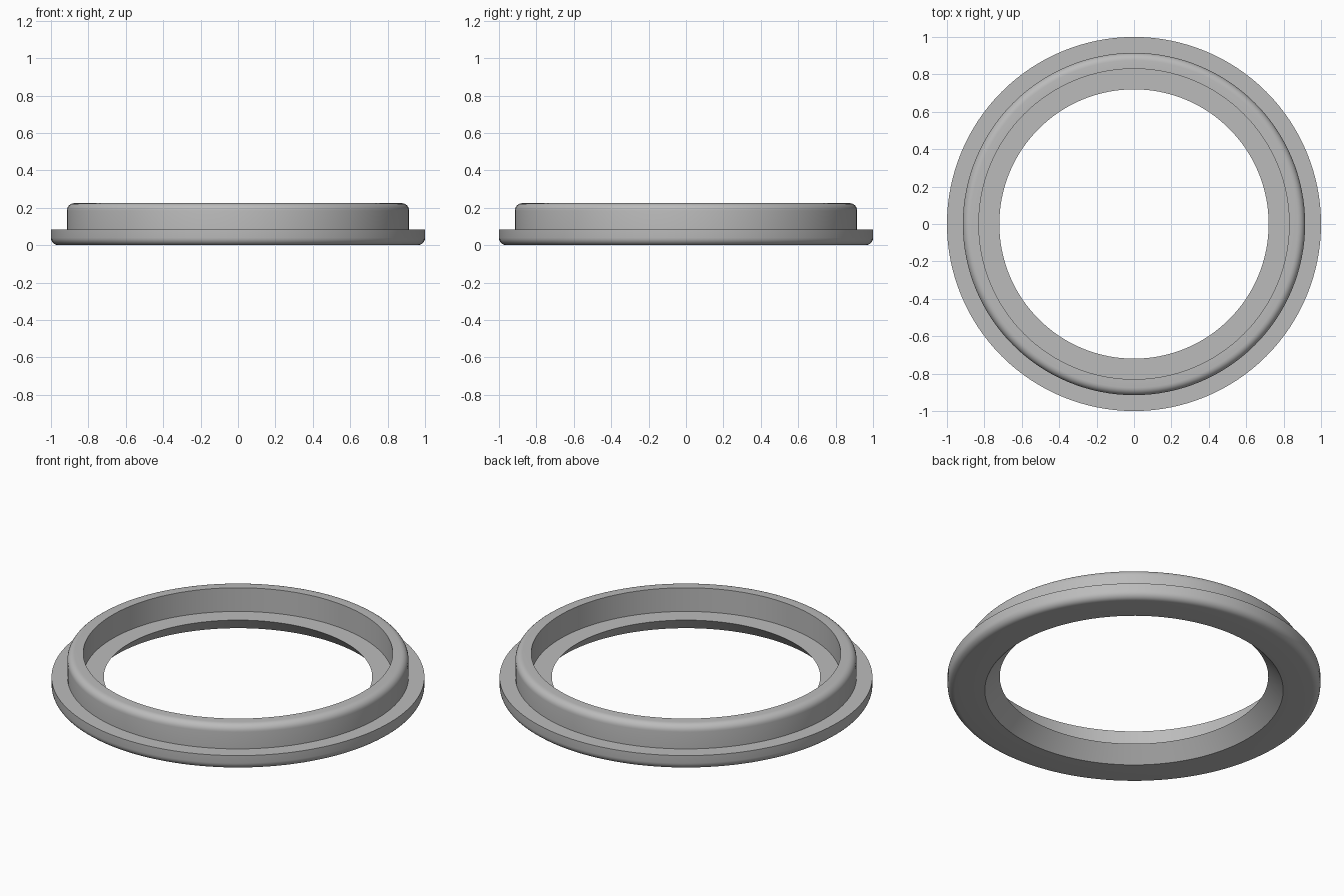
import bpy
import bmesh
from math import cos, sin, pi, radians
from mathutils import Vector

cube = bpy.data.objects.get("Cube")
if cube:
    bpy.data.objects.remove(cube)

SEGMENTS = 128
FILLET = 0.04
OUTER, COLLAR_OUT, COLLAR_IN = 1.0, 0.915, 0.83
HOLE_TOP, HOLE_BOTTOM = 0.72, 0.80
FLANGE_Z, TOP_Z = 0.085, 0.225


def fillet(r, z, start, steps=6):
    """Quarter-circle points around centre (r, z)."""
    angles = [start + pi / 2 * i / steps for i in range(steps + 1)]
    return [(r + FILLET * cos(a), z + FILLET * sin(a)) for a in angles]


# Cross-section: tapered hole, rounded flange, rounded collar, inner ledge
profile = [(HOLE_TOP, FLANGE_Z), (HOLE_BOTTOM, 0)]
profile += fillet(OUTER - FILLET, FILLET, -pi / 2)
profile += [(OUTER, FLANGE_Z), (COLLAR_OUT, FLANGE_Z)]
profile += fillet(COLLAR_OUT - FILLET, TOP_Z - FILLET, 0)
profile += [(COLLAR_IN, TOP_Z), (COLLAR_IN, FLANGE_Z)]

# Revolve the section around the vertical axis
bm = bmesh.new()
verts = [bm.verts.new((r, 0, z)) for r, z in profile]
edges = [bm.edges.new((v, verts[(i + 1) % len(verts)])) for i, v in enumerate(verts)]
bmesh.ops.spin(bm, geom=verts + edges, cent=Vector(), axis=Vector((0, 0, 1)),
               angle=2 * pi, steps=SEGMENTS, use_duplicate=False)
bmesh.ops.remove_doubles(bm, verts=bm.verts[:], dist=0.0001)
bmesh.ops.recalc_face_normals(bm, faces=bm.faces[:])
mesh = bpy.data.meshes.new("flanged_ring")
bm.to_mesh(mesh)
bm.free()
ring = bpy.data.objects.new("flanged_ring", mesh)
bpy.context.collection.objects.link(ring)

# Plain grey material
grey = bpy.data.materials.new("grey")
grey.use_nodes = True
colour = (0.5, 0.5, 0.5, 1)
grey.diffuse_color = colour
for node in grey.node_tree.nodes:
    if node.type == "BSDF_PRINCIPLED":
        node.inputs["Base Color"].default_value = colour
mesh.materials.append(grey)

# Smooth walls with crisp corners
bpy.ops.object.select_all(action="DESELECT")
ring.select_set(True)
bpy.context.view_layer.objects.active = ring
bpy.ops.object.shade_smooth_by_angle(angle=radians(30))
